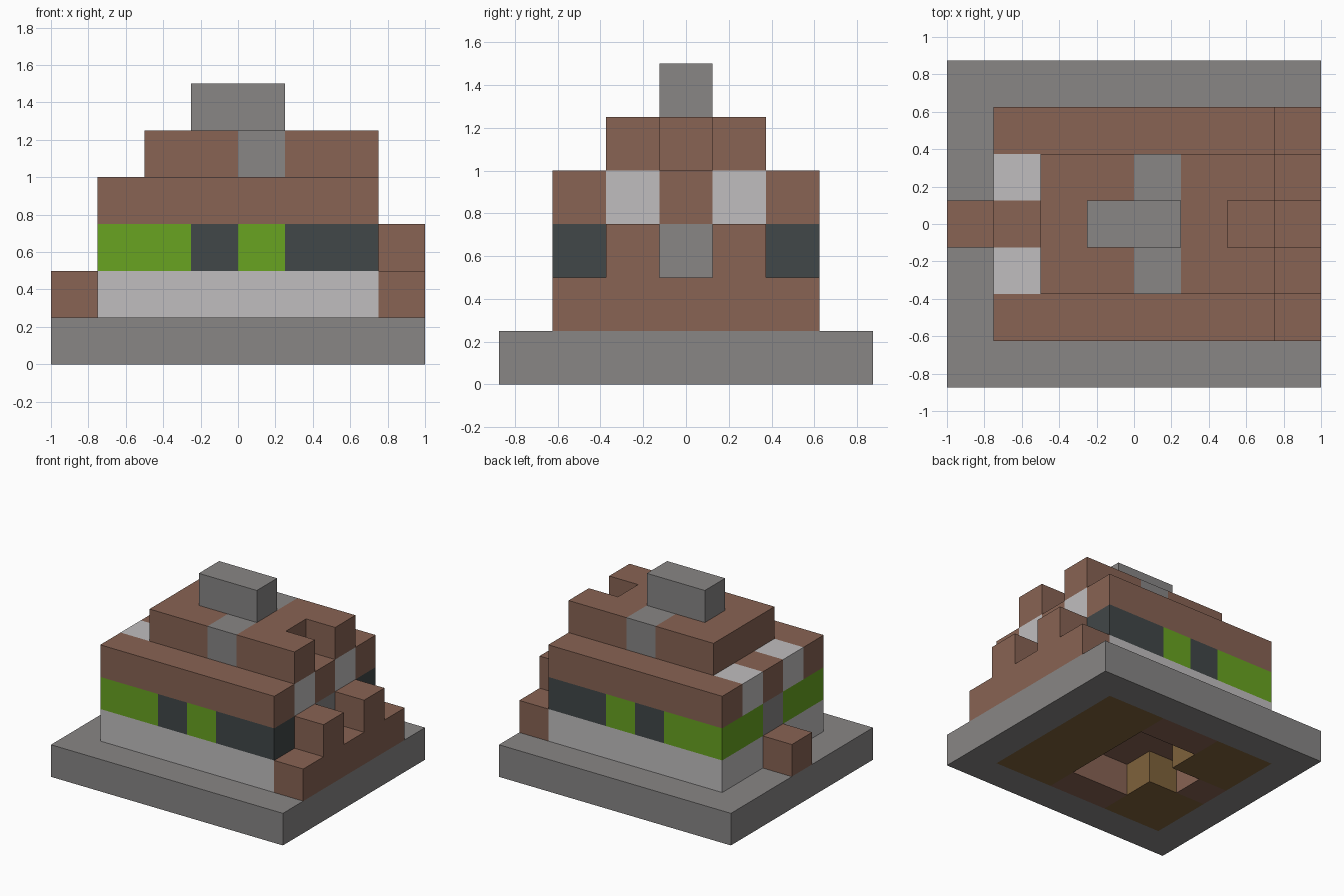
import bpy
import bmesh
from mathutils import Matrix, Vector

CELL = 0.25

cube = bpy.data.objects.get("Cube")
if cube:
    bpy.data.objects.remove(cube, do_unlink=True)


def material(name, rgb):
    mat = bpy.data.materials.new(name)
    mat.use_nodes = True
    color = (*rgb, 1)
    mat.diffuse_color = color
    mat.node_tree.nodes["Principled BSDF"].inputs["Base Color"].default_value = color
    return mat


stone = material("stone grey", (0.246, 0.238, 0.235))
brick = material("brick brown", (0.246, 0.125, 0.087))
pale = material("pale grey", (0.527, 0.515, 0.521))
green = material("leaf green", (0.138, 0.366, 0.015))
dark = material("dark slate", (0.053, 0.063, 0.065))
wood = material("tan wood", (0.212, 0.122, 0.044))


def blocks(name, mat, *spans, mirror=False):
    """Boxes given in cells as ((x0, x1), (y0, y1), (z0, z1)), optionally mirrored in y."""
    bm = bmesh.new()
    for span in spans:
        low, high = (Vector(c) * CELL for c in zip(*span))
        sides = (1, -1) if mirror else (1,)
        for side in sides:
            center = (low + high) / 2
            center.y *= side
            bmesh.ops.create_cube(
                bm, size=1,
                matrix=Matrix.Translation(center) @ Matrix.Diagonal((*(high - low), 1)))
    mesh = bpy.data.meshes.new(name)
    bm.to_mesh(mesh)
    bm.free()
    mesh.materials.append(mat)
    obj = bpy.data.objects.new(name, mesh)
    bpy.context.collection.objects.link(obj)
    return obj


MID = (-0.5, 0.5)    # centre row
INNER = (0.5, 1.5)   # row beside the centre
OUTER = (1.5, 2.5)   # row at the long walls
HALF = (-1.5, 1.5)
FULL = (-2.5, 2.5)

# Ground slab: stone rim around a floor that is open underneath
blocks("base_rim_sides", stone, ((-4, 4), (2.5, 3.5), (0, 1)), mirror=True)
blocks("base_rim_ends", stone, ((-4, -3), FULL, (0, 1)), ((3, 4), FULL, (0, 1)))
blocks("floor_east", wood, ((1, 3), FULL, (0, 1)))
blocks("floor_west", wood, ((-3, -1), (0.5, 2.5), (0, 1)), mirror=True)
blocks("floor_side_strips", brick, ((-1, 1), OUTER, (0, 1)), mirror=True)
blocks("floor_threshold", brick, ((-3, -2), MID, (0, 1)))

# Lower walls and the solid core
blocks("core", brick, ((-2, 2), HALF, (1, 3)))
blocks("lower_walls", pale, ((-3, 3), OUTER, (1, 2)), mirror=True)
blocks("lower_end_wall", pale, ((-3, -2), HALF, (1, 2)))
blocks("lower_east_wall", brick, ((2, 3), HALF, (1, 2)))

# Steps at both ends
blocks("west_step", brick, ((-4, -3), MID, (1, 2)))
blocks("east_step", brick, ((3, 4), FULL, (1, 2)))
blocks("east_step_posts", brick, ((3, 4), INNER, (2, 3)), mirror=True)

# Window band
blocks("green_panels", green,
       ((-3, -1), OUTER, (2, 3)), ((0, 1), OUTER, (2, 3)),
       ((-3, -2), INNER, (2, 3)), mirror=True)
blocks("dark_panels", dark,
       ((-1, 0), OUTER, (2, 3)), ((1, 3), OUTER, (2, 3)), mirror=True)
blocks("doors", stone, ((-3, -2), MID, (2, 3)), ((2, 3), MID, (2, 3)))
blocks("east_door_walls", brick, ((2, 3), INNER, (2, 3)), mirror=True)

# First roof tier, with pale blocks in both ends
blocks("lower_roof_eaves", brick, ((-3, 3), OUTER, (3, 4)), mirror=True)
blocks("lower_roof_middle", brick, ((-2, 2), HALF, (3, 4)))
blocks("lower_roof_ends", brick, ((-3, -2), MID, (3, 4)), ((2, 3), MID, (3, 4)))
blocks("gable_blocks", pale,
       ((-3, -2), INNER, (3, 4)), ((2, 3), INNER, (3, 4)), mirror=True)

# Second roof tier, with a stone band and a notch at the east end
blocks("upper_roof", brick, ((-2, 0), HALF, (4, 5)), ((1, 2), HALF, (4, 5)))
blocks("upper_roof_horns", brick, ((2, 3), INNER, (4, 5)), mirror=True)
blocks("roof_band", stone, ((0, 1), HALF, (4, 5)))

# Ridge block
blocks("ridge_cap", stone, ((-1, 1), MID, (5, 6)))
